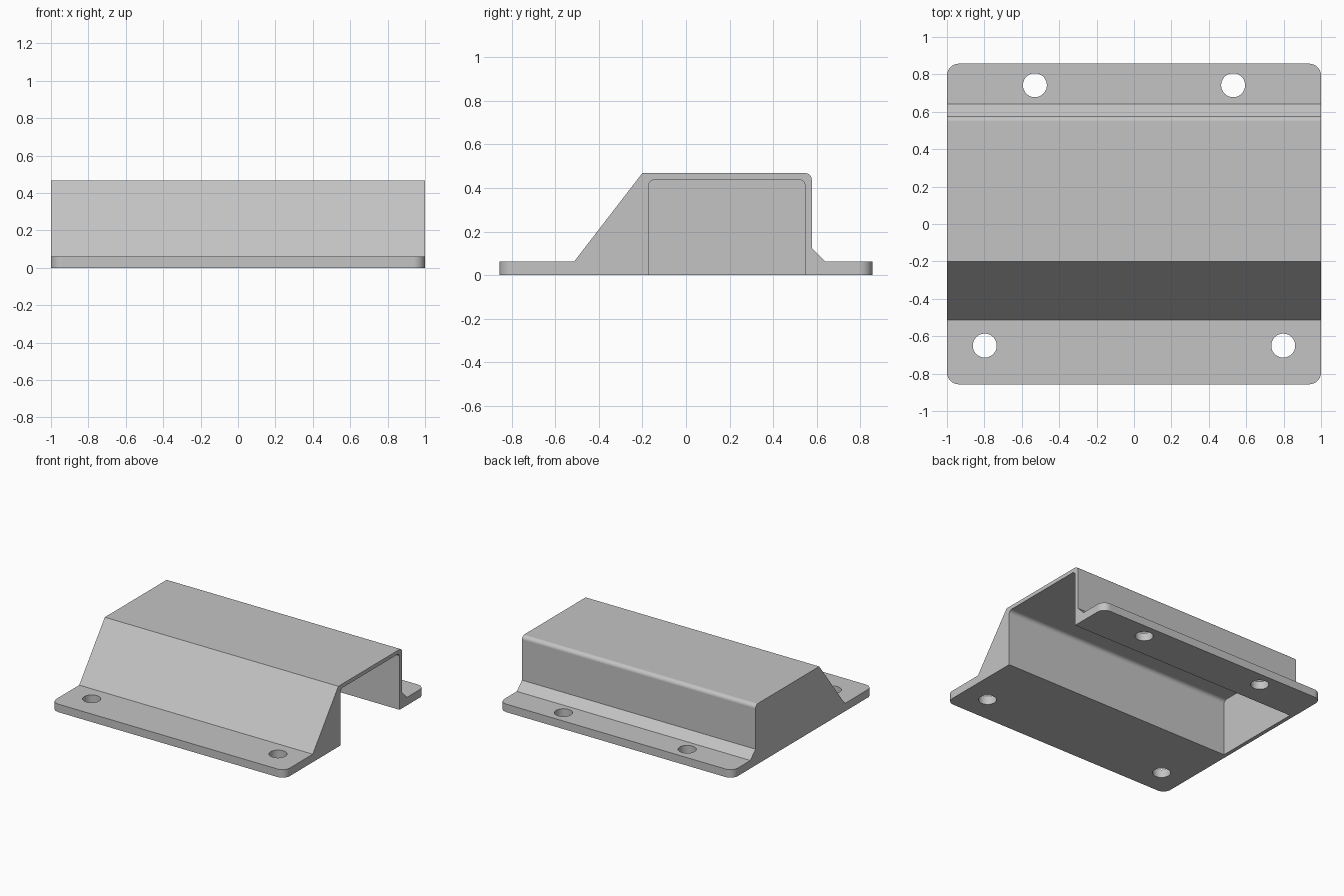
import bpy
import bmesh
from mathutils import Matrix

default = bpy.data.objects.get("Cube")
if default:
    bpy.data.objects.remove(default, do_unlink=True)

grey = bpy.data.materials.new("plain_grey")
grey.use_nodes = True
colour = (0.55, 0.55, 0.55, 1)
grey.diffuse_color = colour
grey.node_tree.nodes["Principled BSDF"].inputs["Base Color"].default_value = colour


def extrude_profile(bm, profile, x0, x1):
    """Sweep a (y, z) profile along x."""
    face = bm.faces.new([bm.verts.new((x0, y, z)) for y, z in profile])
    swept = bmesh.ops.extrude_face_region(bm, geom=[face])["geom"]
    verts = [v for v in swept if isinstance(v, bmesh.types.BMVert)]
    bmesh.ops.translate(bm, verts=verts, vec=(x1 - x0, 0, 0))
    bmesh.ops.recalc_face_normals(bm, faces=bm.faces)


def round_edges(bm, rule, radius):
    """Fillet every edge whose direction and midpoint pass the rule."""
    edges = []
    for e in bm.edges:
        a, b = (v.co for v in e.verts)
        if rule(b - a, (a + b) / 2):
            edges.append(e)
    bmesh.ops.bevel(bm, geom=edges, offset=radius, segments=10,
                    profile=0.5, affect='EDGES')


def make_object(name, bm):
    mesh = bpy.data.meshes.new(name)
    bm.to_mesh(mesh)
    bm.free()
    mesh.materials.append(grey)
    obj = bpy.data.objects.new(name, mesh)
    bpy.context.collection.objects.link(obj)
    return obj


# Bracket body: flanges, front ramp, flat top and chamfered rear foot
half_depth, flange, top, wall = 0.857, 0.062, 0.468, 0.03
back = 0.578
bm = bmesh.new()
extrude_profile(bm, [(-half_depth, 0), (half_depth, 0), (half_depth, flange),
                     (0.641, flange), (back, 0.125), (back, top),
                     (-0.201, top), (-0.514, flange), (-half_depth, flange)], -1, 1)
round_edges(bm, lambda d, m: abs(d.z) > 0.01 and abs(d.y) < 0.001
            and abs(m.y) > 0.8, 0.063)
round_edges(bm, lambda d, m: abs(d.x) > 1.9 and m.y > 0.57 and m.z > 0.46, wall)
body = make_object("bracket_body", bm)

# Cavity cutter: open underneath and at the +x end
bm = bmesh.new()
low, high, inner_top = -0.173, back - wall, top - wall
extrude_profile(bm, [(low, -0.1), (high, -0.1), (high, inner_top), (low, inner_top)],
                -1 + wall, 1.1)
round_edges(bm, lambda d, m: abs(d.x) > 1.9 and m.z > 0.4, wall)
cutters = [make_object("cavity_cutter", bm)]

# Mounting hole cutters, in mirrored pairs
bm = bmesh.new()
for x, y in ((0.53, 0.742), (0.798, -0.65)):
    for side in (-1, 1):
        bmesh.ops.create_cone(bm, cap_ends=True, segments=48, radius1=0.064,
                              radius2=0.064, depth=0.3,
                              matrix=Matrix.Translation((side * x, y, 0)))
cutters.append(make_object("hole_cutter", bm))

# Cut the body and discard the cutters
bpy.ops.object.select_all(action='DESELECT')
bpy.context.view_layer.objects.active = body
body.select_set(True)
for cutter in cutters:
    cutter.hide_render = True
    mod = body.modifiers.new(cutter.name, 'BOOLEAN')
    mod.operation = 'DIFFERENCE'
    mod.solver = 'EXACT'
    mod.object = cutter
    bpy.ops.object.modifier_apply(modifier=mod.name)
    bpy.data.objects.remove(cutter, do_unlink=True)

# Smooth fillets and holes, crisp flat faces
bpy.ops.object.shade_smooth_by_angle(angle=0.5)
weighted = body.modifiers.new("weighted_normals", 'WEIGHTED_NORMAL')
weighted.keep_sharp = True
